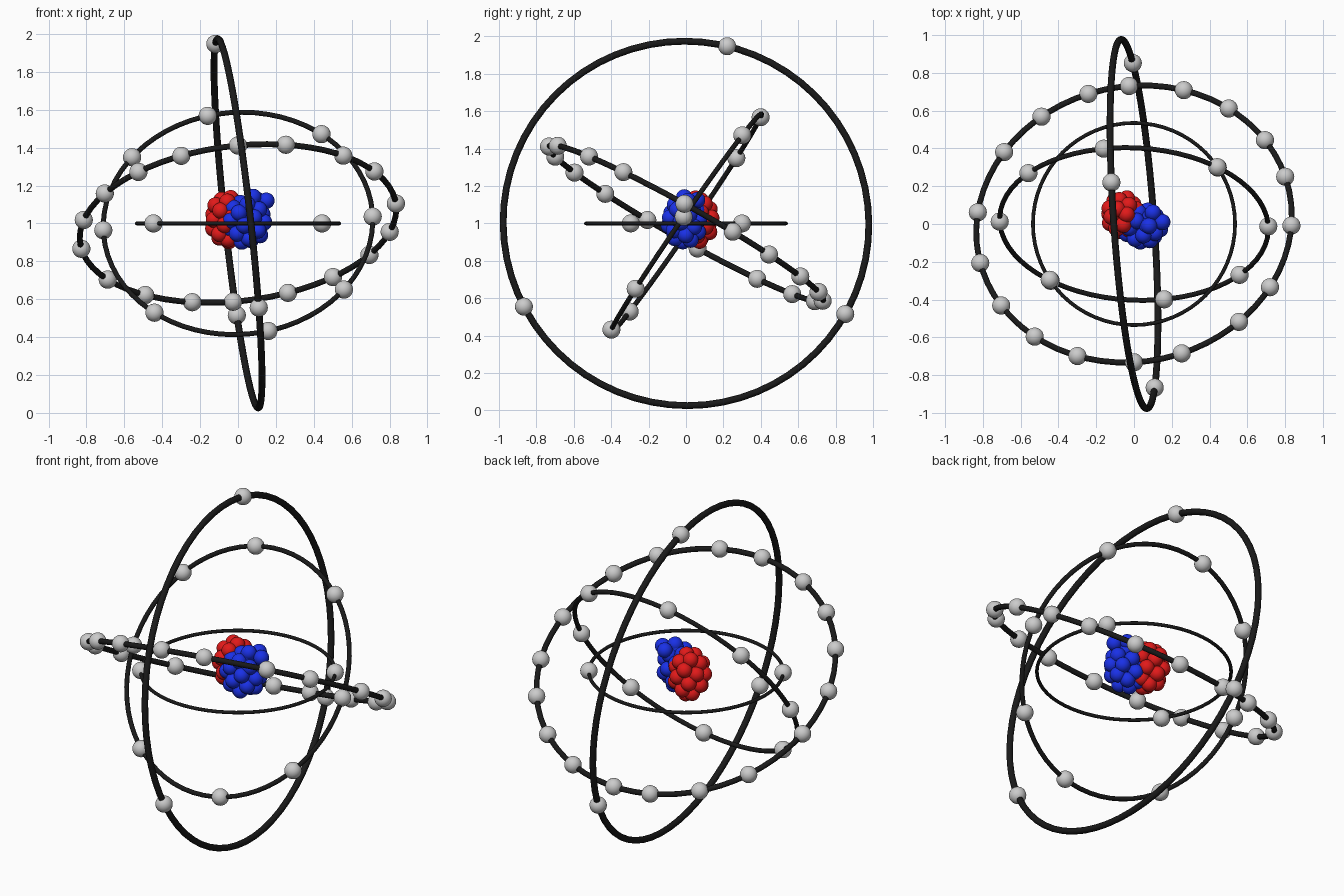
import bpy, bmesh, math
from mathutils import Vector, Matrix

if "Cube" in bpy.data.objects:
    bpy.data.objects.remove(bpy.data.objects["Cube"])

CENTRE = Vector((0, 0, 1))


def material(name, rgb):
    m = bpy.data.materials.new(name)
    m.diffuse_color = (*rgb, 1)
    m.use_nodes = True
    m.node_tree.nodes["Principled BSDF"].inputs["Base Color"].default_value = m.diffuse_color
    return m


RED = material("red", (0.75, 0.01, 0.01))
BLUE = material("blue", (0.01, 0.03, 0.8))
BLACK = material("black", (0.01, 0.01, 0.01))


def balls(name, points, radius, mat=None):
    """One smooth object holding a sphere at every point."""
    bm = bmesh.new()
    for p in points:
        bmesh.ops.create_uvsphere(bm, u_segments=24, v_segments=14, radius=radius,
                                  matrix=Matrix.Translation(p))
    for f in bm.faces:
        f.smooth = True
    me = bpy.data.meshes.new(name)
    bm.to_mesh(me)
    bm.free()
    if mat:
        me.materials.append(mat)
    bpy.context.collection.objects.link(bpy.data.objects.new(name, me))


def shell(centre, half, n):
    """Evenly spread points on an ellipsoid."""
    pts = []
    for i in range(n):
        z = 1 - 2 * (i + 0.5) / n
        r, a = math.sqrt(1 - z * z), i * math.pi * (3 - math.sqrt(5))
        d = Vector((r * math.cos(a), r * math.sin(a), z))
        pts.append(Vector(centre) + Vector(d[k] * half[k] for k in range(3)))
    return pts


def orbit(name, radius, normal, start, angles):
    """Black ring plus electrons at the given angles from the start axis."""
    n = Vector(normal).normalized()
    bpy.ops.mesh.primitive_torus_add(
        location=CENTRE, rotation=n.to_track_quat('Z', 'Y').to_euler(),
        major_radius=radius, minor_radius=radius * 0.0185,
        major_segments=64, minor_segments=12)
    ring = bpy.context.object
    ring.name = name + "_ring"
    ring.data.materials.append(BLACK)
    bpy.ops.object.shade_smooth()
    u = Vector(start)
    u = (u - n * u.dot(n)).normalized()
    v = n.cross(u)
    balls(name + "_electrons",
          [CENTRE + radius * (u * math.cos(math.radians(a)) + v * math.sin(math.radians(a)))
           for a in angles], 0.048)


# Electron orbits, inner to outer
X, Y = (1, 0, 0), (0, 1, 0)
orbit("first_orbit", 0.535, (0, 0, 1), X, [34, 213.5])
orbit("second_orbit", 0.712, (-0.043, -0.823, 0.566), X,
      [1.8, 51.7, 103, 141.8, 181.8, 231.7, 283, 321.8])
orbit("third_orbit", 0.84, (-0.104, 0.487, 0.867), X,
      [-4, 16.6, 33.9, 53.1, 71.6, 91.8, 106.8, 125.9, 145.4,
       171.8, 193, 212.7, 231, 249, 270, 287.6, 311.7, 329.5])
orbit("fourth_orbit", 0.98, (1, 0.07, 0.11), Y, [77, -29.4, 207.6])

# Nucleus: red protons behind left, blue neutrons front right
rc, bc = (-0.06, 0.05, 1.02), (0.045, -0.01, 1.01)
balls("protons", shell(rc, (0.077, 0.09, 0.118), 25) + shell(rc, (0.035, 0.04, 0.05), 4),
      0.043, RED)
balls("neutrons", shell(bc, (0.095, 0.085, 0.11), 26) + shell(bc, (0.045, 0.04, 0.05), 6)
      + [Vector((0.15, 0.01, 1.12)), Vector((0.10, 0.06, 1.125)), Vector((0.08, -0.01, 1.14))],
      0.043, BLUE)
